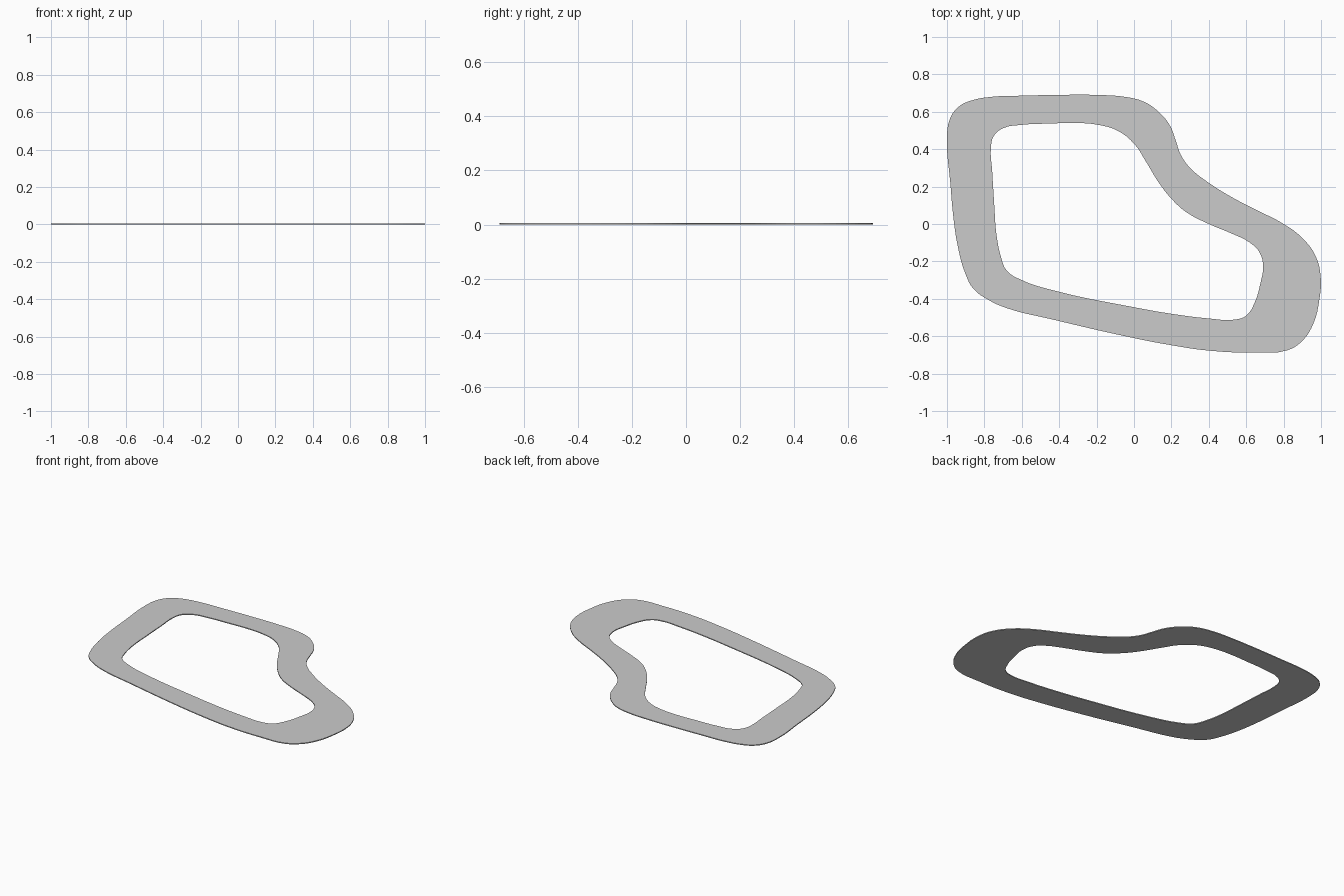
import bpy, bmesh

if "Cube" in bpy.data.objects:
    bpy.data.objects.remove(bpy.data.objects["Cube"])

THICKNESS = 0.006

# Outer edge of the flat loop
OUTER = [(-1, .45), (-.985, .56), (-.94, .625), (-.87, .66), (-.76, .68),
         (-.6, .686), (-.35, .691), (-.2, .69), (-.05, .68), (.05, .655),
         (.12, .61), (.19, .53), (.225, .44), (.25, .37), (.3, .3),
         (.4, .22), (.52, .145), (.65, .077), (.8, 0), (.9, -.075),
         (.97, -.17), (.998, -.28), (.99, -.41), (.96, -.53), (.9, -.625),
         (.82, -.675), (.65, -.687), (.4, -.677), (.2, -.648), (0, -.61),
         (-.45, -.507), (-.68, -.45), (-.78, -.405), (-.86, -.345),
         (-.9, -.27), (-.94, -.13), (-.965, .03), (-.982, .22)]

# Inner edge (the hole)
INNER = [(-.765, .41), (-.75, .47), (-.7, .512), (-.6, .53), (-.45, .537),
         (-.3, .54), (-.19, .53), (-.09, .5), (0, .43), (.06, .34),
         (.13, .225), (.2, .135), (.28, .063), (.4, 0), (.52, -.05),
         (.62, -.1), (.67, -.15), (.69, -.22), (.675, -.32), (.645, -.42),
         (.6, -.49), (.54, -.511), (.4, -.505), (.2, -.48), (0, -.445),
         (-.45, -.35), (-.6, -.3), (-.68, -.25), (-.71, -.18),
         (-.735, -.06), (-.747, .1), (-.758, .28)]


def add_loop(curve, points):
    spline = curve.splines.new('BEZIER')
    spline.bezier_points.add(len(points) - 1)
    for bp, (x, y) in zip(spline.bezier_points, points):
        bp.co = (x, y, 0)
        bp.handle_left_type = bp.handle_right_type = 'AUTO'
    spline.use_cyclic_u = True
    spline.resolution_u = 4


# Filled, slightly extruded outline
curve = bpy.data.curves.new("loop_outline", 'CURVE')
curve.dimensions = '2D'
curve.fill_mode = 'BOTH'
curve.extrude = THICKNESS / 2
add_loop(curve, OUTER)
add_loop(curve, INNER)
outline = bpy.data.objects.new("loop_outline", curve)
bpy.context.collection.objects.link(outline)

# Bake the outline into one closed plate
bpy.context.view_layer.update()
graph = bpy.context.evaluated_depsgraph_get()
mesh = bpy.data.meshes.new_from_object(outline.evaluated_get(graph))
bpy.data.objects.remove(outline)
bm = bmesh.new()
bm.from_mesh(mesh)
bmesh.ops.remove_doubles(bm, verts=bm.verts, dist=1e-5)
bmesh.ops.translate(bm, verts=bm.verts, vec=(0, 0, THICKNESS / 2))
bmesh.ops.recalc_face_normals(bm, faces=bm.faces)
for f in bm.faces:
    f.smooth = False
bm.to_mesh(mesh)
bm.free()
plate = bpy.data.objects.new("flat_loop", mesh)
bpy.context.collection.objects.link(plate)
